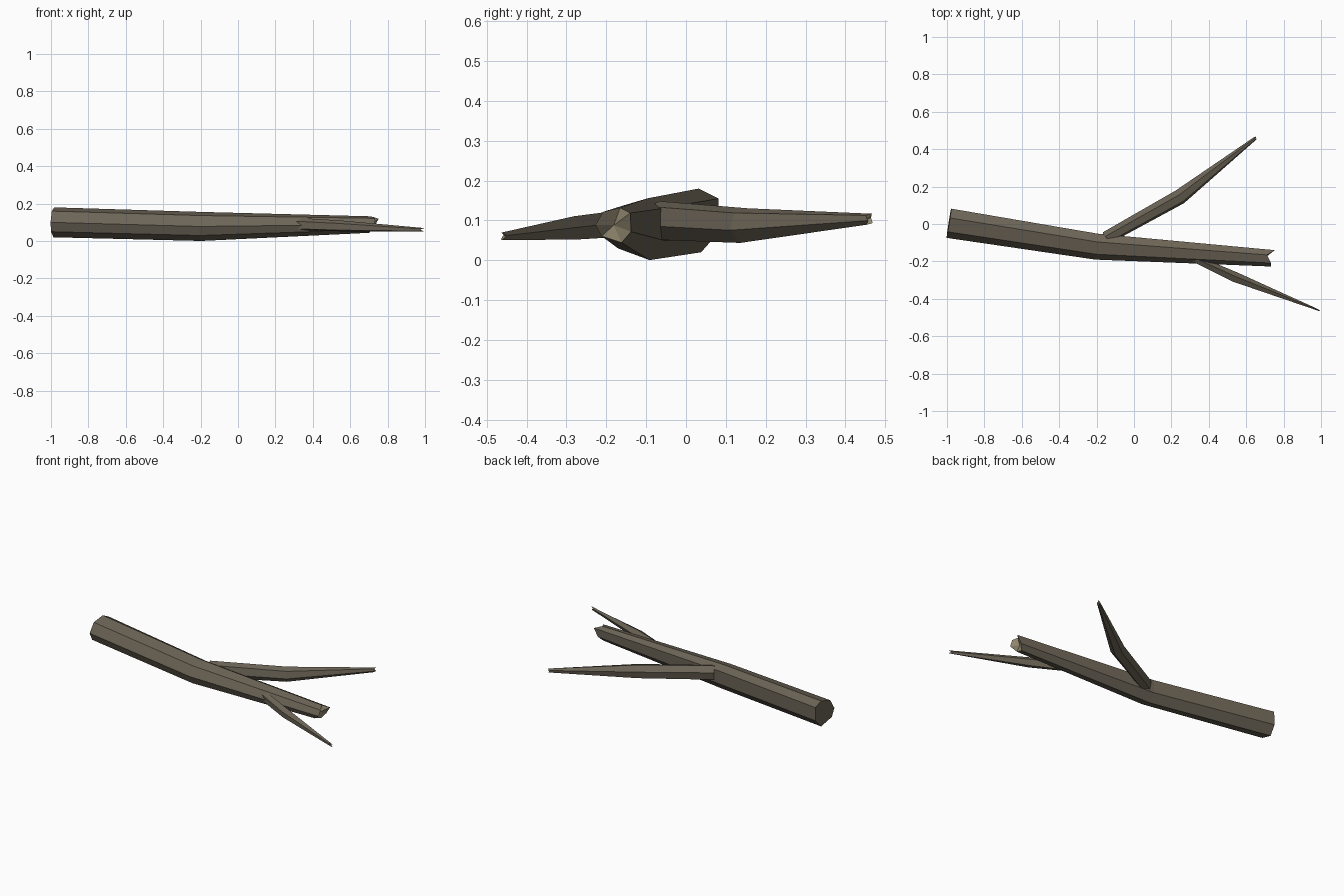
import bpy, bmesh, math
from mathutils import Vector

if "Cube" in bpy.data.objects:
    bpy.data.objects.remove(bpy.data.objects["Cube"])


def material(name, rgb):
    m = bpy.data.materials.new(name)
    m.diffuse_color = (*rgb, 1)
    m.use_nodes = True
    m.node_tree.nodes["Principled BSDF"].inputs["Base Color"].default_value = m.diffuse_color
    return m


bark = material("bark", (0.150, 0.128, 0.094))
heartwood = material("heartwood", (0.29, 0.25, 0.165))


def limb(name, path, profile, jag, recess):
    """Loft a profile along path [(centre, side scale, up scale)], splintering the last ring."""
    bm = bmesh.new()
    pts = [Vector(p[0]) for p in path]
    n, rings = len(profile), []
    for i, (c, su, sv) in enumerate(path):
        d = (pts[min(i + 1, len(pts) - 1)] - pts[max(i - 1, 0)]).normalized()
        side = Vector((0, 0, 1)).cross(d).normalized()
        up = d.cross(side)
        last = i == len(path) - 1
        rings.append([bm.verts.new(pts[i] + side * u * su + up * v * sv
                                   + d * (jag[k] if last else 0))
                      for k, (u, v) in enumerate(profile)])
    for a, b in zip(rings, rings[1:]):
        for k in range(n):
            j = (k + 1) % n
            bm.faces.new((a[k], a[j], b[j], b[k]))
    bm.faces.new(rings[0])
    # broken end: fan to a sunken centre
    d = (pts[-1] - pts[-2]).normalized()
    hub = bm.verts.new(pts[-1] - d * recess)
    for k in range(n):
        f = bm.faces.new((rings[-1][k], rings[-1][(k + 1) % n], hub))
        f.material_index = 1
    bmesh.ops.recalc_face_normals(bm, faces=bm.faces)
    me = bpy.data.meshes.new(name)
    bm.to_mesh(me)
    bm.free()
    me.materials.append(bark)
    me.materials.append(heartwood)
    ob = bpy.data.objects.new(name, me)
    bpy.context.collection.objects.link(ob)
    return ob


# main trunk: uneven seven-sided log with one bend
trunk_profile = [(.03, .08), (-.045, .06), (-.078, 0), (-.055, -.05),
                 (.035, -.08), (.08, -.03), (.08, .055)]
limb("trunk",
     [((-.99, .003, .10), 1, 1), ((-.2, -.122, .078), .88, .97), ((.71, -.182, .088), .56, .55)],
     trunk_profile, [0, .025, .025, -.015, -.01, .01, .04], .01)


def ring(n, turn):
    return [(math.cos(turn + math.tau * k / n), math.sin(turn + math.tau * k / n))
            for k in range(n)]


# large side branch
limb("large_branch",
     [((-.15, -.075, .10), .036, .05), ((.245, .145, .087), .042, .045), ((.65, .46, .103), .009, .014)],
     ring(6, math.radians(75)), [.008, -.006, .006, -.008, .006, -.004], .01)

# small side branch
limb("small_branch",
     [((.30, -.175, .09), .02, .035), ((.54, -.285, .08), .029, .031), ((.985, -.46, .06), .005, .010)],
     ring(5, math.radians(80)), [.012, -.02, .004, .012, -.015], .015)
